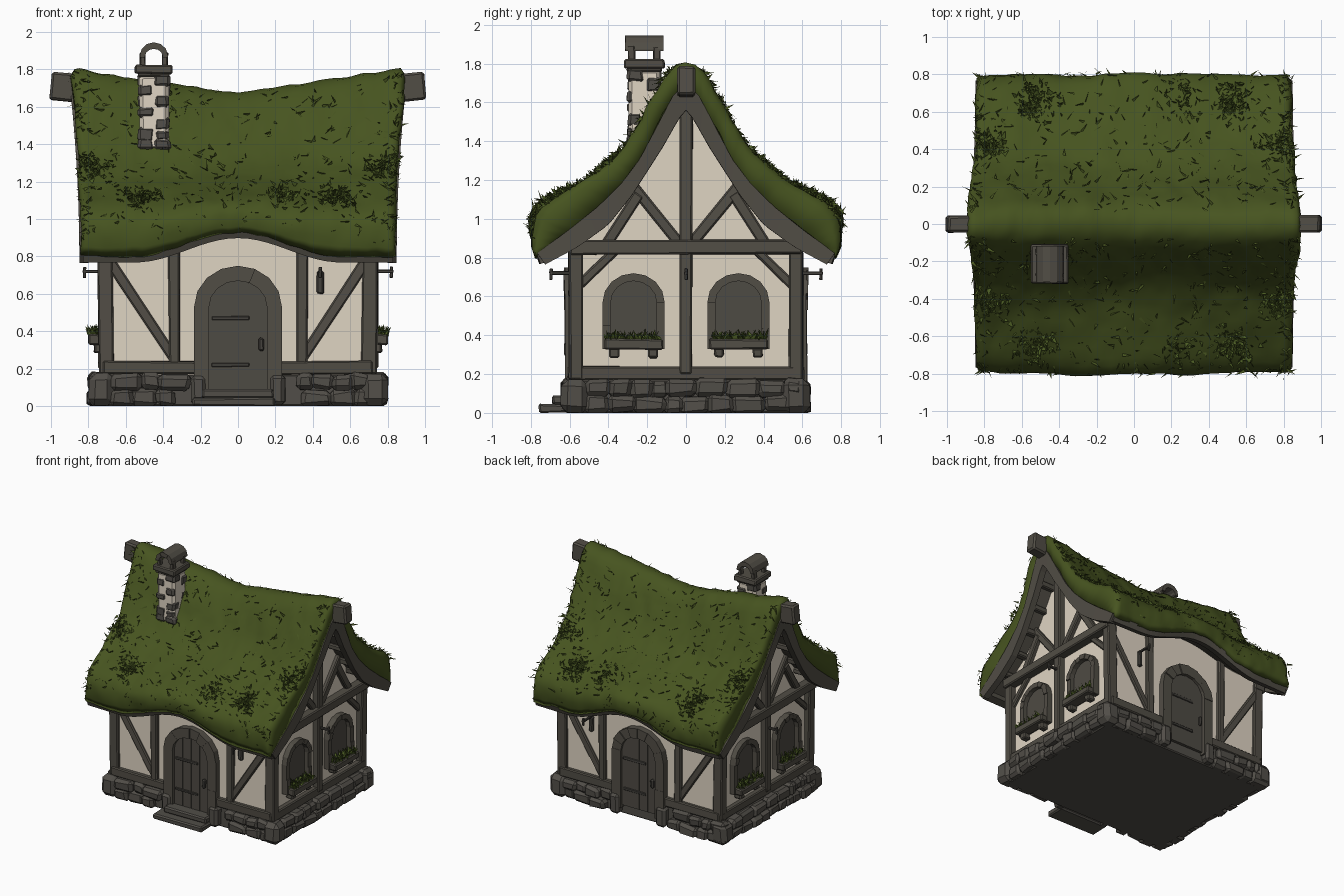
import bpy, bmesh, math, random
from mathutils import Matrix, Vector, noise

if "Cube" in bpy.data.objects:
    bpy.data.objects.remove(bpy.data.objects["Cube"])
random.seed(7)
R = random.uniform
def mat(name, *c):
    m = bpy.data.materials.new(name)
    m.diffuse_color = (*c, 1)
    m.use_nodes = True
    m.node_tree.nodes["Principled BSDF"].inputs["Base Color"].default_value = m.diffuse_color
    return m
MOSS = mat("moss_green", .062, .088, .014)
LEAF = mat("leaf_green", .070, .105, .017)
WOOD = mat("timber_brown", .083, .075, .060)
STONE = mat("stone_grey", .083, .076, .065)
PLASTER = mat("plaster_cream", .74, .66, .545)
DOOR = mat("door_brown", .076, .069, .057)
IRON = mat("iron_dark", .055, .051, .044)
def finish(bm, name, m, smooth=False):
    bmesh.ops.recalc_face_normals(bm, faces=bm.faces[:])
    me = bpy.data.meshes.new(name)
    bm.to_mesh(me)
    me.materials.append(m)
    me.polygons.foreach_set("use_smooth", [smooth] * len(me.polygons))
    bpy.context.scene.collection.objects.link(bpy.data.objects.new(name, me))
def box(bm, c, s, M=Matrix(), rot=Matrix(), bevel=.008, jit=.004):
    """Bevelled, slightly irregular block added to bm."""
    t = bmesh.new()
    bmesh.ops.create_cube(t, size=1)
    for v in t.verts:
        v.co = Vector(a * b + R(-jit, jit) for a, b in zip(v.co, s))
    bmesh.ops.bevel(t, geom=t.edges[:], offset=bevel, segments=1, profile=.5, affect='EDGES')
    t.transform(M @ Matrix.Translation(Vector(c)) @ rot)
    me = bpy.data.meshes.new("tmp")
    t.to_mesh(me)
    bm.from_mesh(me)
    bpy.data.meshes.remove(me)
def beam(bm, M, a, b, w, y0, y1):
    """Timber on a wall from (u, z) a to b, between depths y0 and y1."""
    du, dz = b[0] - a[0], b[1] - a[1]
    box(bm, ((a[0] + b[0]) / 2, -(y0 + y1) / 2, (a[1] + b[1]) / 2), (w, y1 - y0, math.hypot(du, dz)),
        M, Matrix.Rotation(math.atan2(du, dz), 4, 'Y'))
def tube(bm, rings, caps=True):
    rings = [[bm.verts.new(p) for p in r] for r in rings]
    m = len(rings[0])
    for a, b in zip(rings, rings[1:]):
        for i in range(m):
            bm.faces.new((a[i], a[(i + 1) % m], b[(i + 1) % m], b[i]))
    for r in (rings[0], rings[-1]):
        if caps:
            bm.faces.new(r)
        else:  # shell ends: strip between outer and inner line
            for i in range(m // 2 - 1):
                bm.faces.new((r[i], r[i + 1], r[m - 2 - i], r[m - 1 - i]))
def arch_pts(hw, z0, zs, top, n=8):
    pts = [(hw, z0), (hw, (z0 + zs) / 2)]
    pts += [(hw * math.cos(math.pi * i / n), zs + (top - zs) * math.sin(math.pi * i / n)) for i in range(n + 1)]
    return pts + [(-hw, (z0 + zs) / 2), (-hw, z0)]
def panel(bm, M, pts, y0, y1):
    tube(bm, [[M @ Vector((u, -d, z)) for u, z in pts] for d in (y0, y1)])
def arch_band(bm, M, out, inn, y0, y1, jit=.006):
    for i in range(len(out) - 1):
        panel(bm, M, (out[i], out[i + 1], inn[i + 1], inn[i]), y0, y1 + R(-jit, jit))
# roof shape: sagging ridge, eaves lifting over the doors
def clamp(v):
    return min(1, max(0, v))
def warp(x, y, z):
    w = clamp(z - .8)
    sag = -.125 * (1 - min(1, abs(x) / .85) ** 1.05)
    rise = .13 * (.5 + .5 * math.cos(math.pi * min(1, abs(x) / .55))) if z > .6 else 0
    bulge = .022 * (1 - x * x) * clamp((abs(y) - .6) / .1)
    return Vector((x, y * (1 + bulge), z + sag * w + rise * (1 - w) ** 2))
def roof_x(X, z):
    return X * (.84 + .06 * clamp(z - .8) ** 2)
def resample(p, n):
    p = [Vector(q) for q in p]
    L = [(b - a).length for a, b in zip(p, p[1:])]
    res = []
    for k in range(n):
        d, i = sum(L) * k / (n - 1), 0
        while i < len(L) - 1 and d > L[i]:
            d -= L[i]
            i += 1
        res.append(p[i].lerp(p[i + 1], min(1, d / L[i])))
    return res
def span(a, b, n):
    return [a + (b - a) * i / n for i in range(n + 1)]
N = 26
TOP = resample([(0, 1.80), (.06, 1.787), (.115, 1.73), (.175, 1.62), (.245, 1.485), (.335, 1.35), (.45, 1.245),
                (.58, 1.165), (.70, 1.09), (.765, 1.025), (.787, .95), (.782, .85), (.765, .80)], N)
BOARD = resample([(0, 1.69), (.06, 1.64), (.16, 1.45), (.24, 1.30), (.33, 1.18), (.45, 1.06), (.60, .94), (.76, .82)], N)
LOW = resample([(0, 1.56), (.035, 1.52), (.12, 1.37), (.20, 1.245), (.28, 1.12), (.40, .97), (.55, .86), (.72, .765)], N)
MID = [a.lerp(b, .45) for a, b in zip(BOARD, LOW)]
def loft(bm, out, inn, xs, fx=roof_x, amp=0, round_end=0):
    """Shell between two mirrored half profiles, run along x."""
    o, n = [[Vector((-p.x, p.y)) for p in h[:0:-1]] + list(h) for h in (out, inn)]
    rings = []
    for k, X in enumerate(xs):
        f = round_end if k in (0, len(xs) - 1) else 0
        ring = [warp(fx(X, p.y), p.x, p.y) for p in [a.lerp(b, f) for a, b in zip(o, n)] + n[::-1]]
        rings.append([q + amp * (noise.noise_vector(q * 5) + .7 * noise.noise_vector(q * 14)) for q in ring])
    tube(bm, rings, caps=False)
bm = bmesh.new()
loft(bm, TOP, BOARD, [-1] + span(-.975, .975, 64) + [1], amp=.013, round_end=.25)
finish(bm, "moss_roof", MOSS, True)
bm = bmesh.new()
loft(bm, BOARD, MID, span(-.97, .97, 40))
for s in (-1, 1):  # wavy eave boards
    tube(bm, [[warp(x, s * y, z) for y, z in ((.69, .82), (.69, .785), (.745, .768), (.762, .815))]
              for x in span(-.83, .83, 32)])
finish(bm, "roof_deck", WOOD)
bm = bmesh.new()
for s in (-1, 1):
    loft(bm, [a.lerp(b, -.05) for a, b in zip(BOARD, LOW)], LOW, span(s * .95, s * 1.01, 1))
    # ridge beam ends and purlins under the overhang
    box(bm, (s * .86, 0, 1.70), (.28, .09, .15), rot=Matrix.Rotation(-s * .1, 4, 'Y'), bevel=.012)
    for i in range(4, N - 3, 4):
        for t in (-1, 1):
            box(bm, warp(s * .76, t * MID[i].x, MID[i].y - .01), (.16, .045, .045))
finish(bm, "barge_boards", WOOD)
# plaster body following the roof underside
UP = [p for p in (a.lerp(b, .3) for a, b in zip(BOARD, LOW)) if p.x < .56] + [Vector((.575, .90))]
bm = bmesh.new()
loft(bm, UP, [Vector((p.x, .12)) for p in UP], span(-.70, .70, 30), fx=lambda X, z: X)
finish(bm, "plaster_walls", PLASTER)
# walls, each built facing -y and turned into place
LONG = [Matrix.Rotation(a, 4, 'Z') for a in (0, math.pi)]
GABLE = [Matrix.Rotation(a, 4, 'Z') for a in (math.pi / 2, -math.pi / 2)]
frame, arches, doors, iron, planters, glass, stones, plants = [bmesh.new() for i in range(8)]
def blade(bm, p, d, h, w):
    s = d.cross(Vector((R(-1, 1), R(-1, 1), R(-1, 1)))).normalized() * w
    bm.faces.new([bm.verts.new(q) for q in (p - s, p + s, p + d * h)])
def hook(M, u, y):
    box(iron, (u, -y - .065, .72), (.018, .13, .018), M, bevel=.003, jit=.002)
    box(iron, (u, -y - .12, .715), (.016, .016, .06), M, bevel=.003, jit=.002)
for k, M in enumerate(LONG):
    for s in (-1, 1):
        beam(frame, M, (s * .70, .17), (s * .71, .86), .08, .53, .60)
        beam(frame, M, (s * .34, .2), (s * .345, .95), .06, .55, .605)
        beam(frame, M, (s * .69, .785), (s * .33, .235), .055, .55, .595)
        beam(frame, M, (s * .72, .205), (s * .22, .205), .07, .54, .608)
    hook(M, .44 - k * .88, .575)
    box(iron, (.44 - k * .88, -.59, .66), (.035, .03, .12), M)
    # arched door with planks, straps and handle
    arch_band(arches, M, arch_pts(.235, .06, .53, .75), arch_pts(.155, .06, .53, .67), .54, .625)
    panel(glass, M, arch_pts(.16, .08, .53, .675), .55, .595)
    for i in range(4):
        a, b = -.154 + i * .0775, -.156 + (i + 1) * .0775
        tops = [(x, .53 + .14 * math.sqrt(max(0, 1 - (x / .157) ** 2))) for x in (b, (a + b) / 2, a)]
        panel(doors, M, [(a, .08), (b, .08)] + tops, .57, .602 + R(-.002, .002))
    for z in (.22, .47):
        box(iron, (-.04, -.605, z), (.20, .012, .02), M, bevel=.003, jit=.002)
    box(iron, (.125, -.612, .33), (.025, .03, .07), M)
for M in GABLE:
    beam(frame, M, (0, .2), (0, 1.60), .065, .67, .75)
    beam(frame, M, (-.60, .855), (.60, .855), .075, .67, .765)
    beam(frame, M, (-.58, .205), (.58, .205), .07, .66, .742)
    hook(M, 0, .70)
    for s in (-1, 1):
        beam(frame, M, (s * .02, .86), (s * .29, 1.19), .055, .67, .73)
        beam(frame, M, (s * .42, .85), (s * .245, 1.13), .055, .67, .735)
        beam(frame, M, (s * .57, .64), (s * .34, .86), .045, .67, .725)
        # arched window, planter box and plants
        c = M @ Matrix.Translation((s * .27, 0, 0))
        arch_band(arches, c, arch_pts(.16, .33, .57, .72), arch_pts(.118, .33, .57, .68), .67, .745)
        panel(glass, c, arch_pts(.12, .34, .57, .685), .68, .708)
        box(planters, (0, -.755, .355), (.30, .09, .055), c)
        for t in (-1, 1):
            box(planters, (t * .10, -.74, .31), (.05, .06, .05), c)
        for i in range(130):
            d = Vector((R(-.9, .9), R(-.9, .9), 1)).normalized()
            blade(plants, c @ Vector((R(-.14, .14), -R(.72, .79), .375)), d, R(.02, .07), R(.008, .018))
# stone base, corner stones and steps
box(stones, (0, 0, .085), (1.48, 1.16, .17), jit=0)
for M, L, D, gap in [(m, .68, .585, .22) for m in LONG] + [(m, .52, .745, 0) for m in GABLE]:
    for z, h in ((.043, .09), (.128, .088)):
        u = -L
        while u < L:
            w = R(.07, .17)
            if gap == 0 or abs(u + w / 2) > gap + w / 2:
                box(stones, (u + w / 2, -D - R(-.01, .012), z + R(-.006, .006)), (w + .012, .09, h), M, bevel=.022, jit=.012)
            u += w
for sx in (-1, 1):
    for sy in (-1, 1):
        box(stones, (sx * .728, sy * .572, .088), (.14, .145, .175), bevel=.035, jit=.008)
        box(stones, (sx * .21, sy * .60, .085), (.085, .08, .16), bevel=.02)
box(stones, (-.02, -.68, .0225), (.44, .16, .045), bevel=.01)
box(stones, (0, -.64, .067), (.38, .10, .045), bevel=.01)
for v in stones.verts:
    v.co.z = max(0, v.co.z)
# chimney
CH = Matrix.Translation((-.45, -.215, 0))
shaft, rocks, hood = bmesh.new(), bmesh.new(), bmesh.new()
box(shaft, (0, 0, 1.57), (.155, .16, .40), CH, bevel=.02)
box(hood, (0, 0, 1.768), (.17, .18, .02), CH)
box(hood, (0, 0, 1.80), (.20, .21, .045), CH)
for sx in (-1, 1):
    for sy in (-1, 1):
        for i, z in enumerate((1.40, 1.45, 1.51, 1.57, 1.63, 1.69, 1.74)):
            if i < 2 or (i + (sx > 0) + (sy > 0)) % 2:
                box(rocks, (sx * .042, sy * .046, z), (R(.075, .095), R(.075, .09), R(.06, .085)), CH, bevel=.016, jit=.007)
        box(hood, (sx * .06, sy * .065, 1.85), (.028, .035, .08), CH, bevel=.004)
arch_band(hood, CH, arch_pts(.075, 1.865, 1.875, 1.945, 6), arch_pts(.047, 1.865, 1.87, 1.91, 6), -.098, .098, .003)
# grass blades and leafy tufts on the roof
def surf(X, t, s):
    i = min(N - 2, int(t * (N - 1)))
    p = TOP[i].lerp(TOP[i + 1], t * (N - 1) - i)
    return warp(roof_x(X, p.y), s * p.x, p.y)
def sprout(bm, X, t, s, h, lift, w):
    X, t = max(-.99, min(.99, X)), max(.02, min(.96, t))
    p = surf(X, t, s)
    along = (surf(X, t + .02, s) - p).normalized()
    n = along.cross(Vector((-s, 0, 0))).normalized()
    n = n if n.z > 0 else -n
    blade(bm, p, (n * lift + along * R(-.5, 1) + Vector((R(-1, 1), 0, 0))).normalized(), h, w)
grass, tufts = bmesh.new(), bmesh.new()
for s in (-1, 1):
    for i in range(520):
        X = R(-1, 1) if i % 4 else random.choice((-1, 1)) * R(.92, 1)
        sprout(grass, X, R(.05, .95), s, R(.03, .06), R(.15, .5), R(.004, .010))
    for X, t, n in ((-.9, .51, 100), (-.63, .71, 130), (.3, .72, 60), (.63, .71, 130), (.9, .51, 100)):
        for i in range(n):
            sprout(tufts, X + random.gauss(0, .06), t + random.gauss(0, .04), s, R(.02, .045), R(.4, 1.1), R(.008, .016))
for b, name, m in ((frame, "timber_frame", WOOD), (arches, "arch_surrounds", WOOD), (doors, "door_planks", DOOR),
                   (glass, "window_panels", DOOR), (iron, "iron_fittings", IRON), (planters, "planter_boxes", WOOD),
                   (plants, "planter_plants", LEAF), (stones, "stone_base", STONE), (shaft, "chimney_shaft", PLASTER),
                   (rocks, "chimney_stones", STONE), (hood, "chimney_hood", WOOD), (grass, "roof_grass", MOSS),
                   (tufts, "roof_tufts", LEAF)):
    finish(b, name, m)
